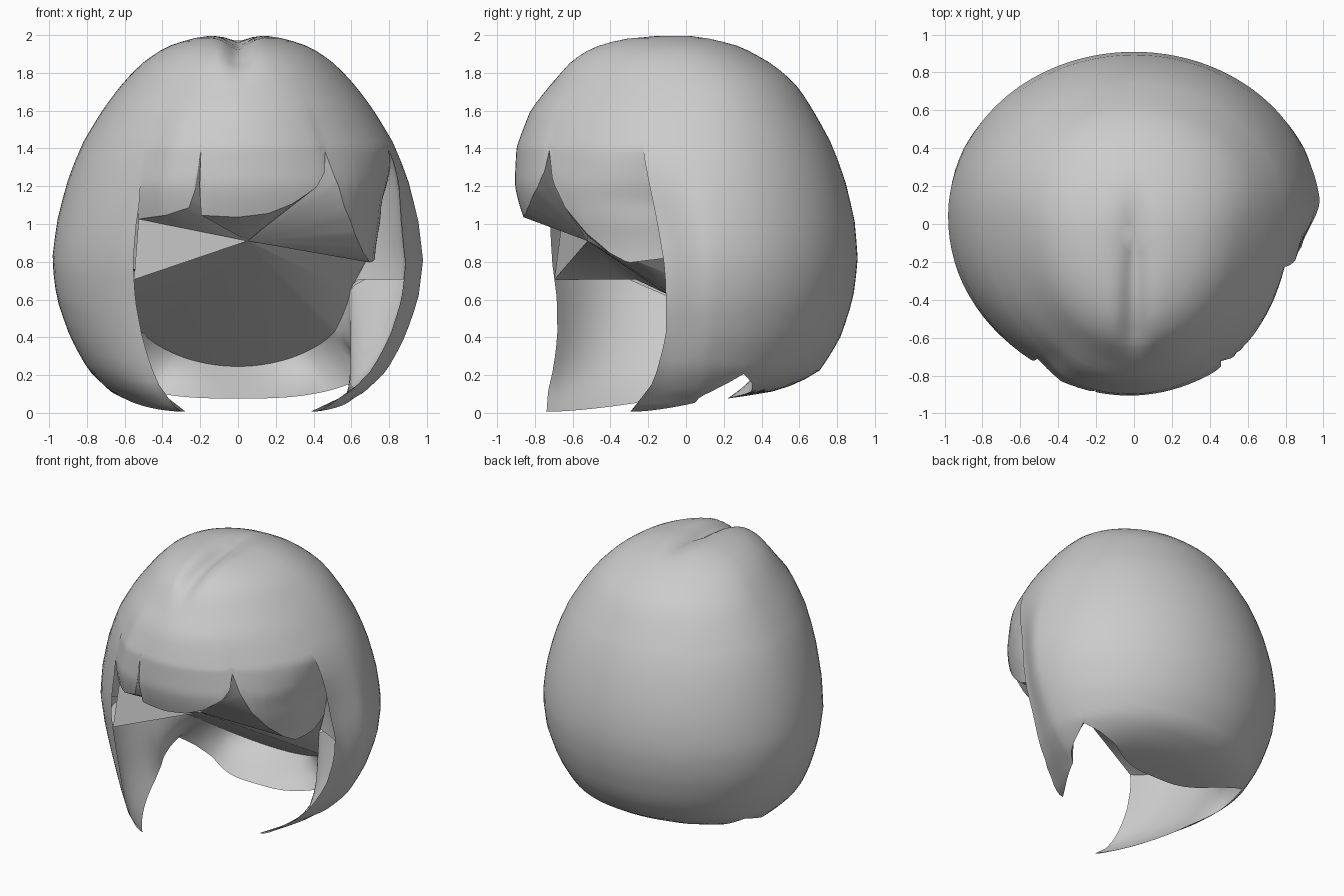
import bpy, bmesh
from math import sin, cos, acos, pi, radians, exp
from mathutils import Vector

cube = bpy.data.objects.get("Cube")
if cube:
    bpy.data.objects.remove(cube, do_unlink=True)

mat = bpy.data.materials.new("light grey hair")
mat.use_nodes = True
mat.diffuse_color = (0.6, 0.6, 0.6, 1)
mat.node_tree.nodes["Principled BSDF"].inputs["Base Color"].default_value = (0.6, 0.6, 0.6, 1)

CY = 0.05                     # depth of the head axis
APEX = (0.05, -0.52, 0.91)    # point where the inner fill meets
SLIT = 1.43                   # top of the slits between fringe and side locks

# Height -> half width, back depth, front depth
PROFILE = [(0, .45, .1, 1), (.07, .61, .17, .98), (.105, .67, .4, .97), (.15, .72, .54, .95),
           (.22, .79, .66, .92), (.4, .89, .77, .89), (.6, .96, .835, .89), (.8, .985, .86, .92),
           (1, .96, .845, .93), (1.2, .91, .8, .93), (1.4, .835, .73, .92), (1.6, .715, .62, .86),
           (1.75, .6, .52, .75), (1.85, .5, .44, .63), (1.93, .38, .33, .48), (1.98, .22, .18, .3),
           (2, 0, 0, 0)]


def lerp_table(table, v):
    """Piecewise linear lookup of a one-value table."""
    if v <= table[0][0]:
        return table[0][1]
    for (a, p), (b, q) in zip(table, table[1:]):
        if v <= b:
            return p + (q - p) * (v - a) / (b - a)
    return table[-1][1]


def polar(z):
    return acos(max(-1, min(1, 1 - z)))


RADII = [[(polar(row[0]), row[i]) for row in PROFILE] for i in (1, 2, 3)]


def smooth(v):
    v = max(0, min(1, v))
    return v * v * (3 - 2 * v)


def head_point(deg, z, k=1.0):
    """Point on the hair volume; angle runs from the back (0) towards +x."""
    a = radians(deg)
    rx, back, front = (lerp_table(t, polar(z)) for t in RADII)
    x = k * rx * sin(a)
    c = cos(a)
    y = CY - 0.1 * smooth((z - 1.7) / 0.3) + k * (back if c > 0 else front) * c
    # parting groove along the crown
    along = smooth((0.3 - y) / 0.5) * smooth((y + 0.75) / 0.2) * smooth((z - 1.6) / 0.2)
    return Vector((x, y, z + 0.006 - 0.06 * along * exp(-(x / 0.07) ** 2)))


def make_mesh(name, verts, faces):
    mesh = bpy.data.meshes.new(name)
    mesh.from_pydata(verts, [], faces)
    obj = bpy.data.objects.new(name, mesh)
    bpy.context.collection.objects.link(obj)
    mesh.materials.append(mat)
    bm = bmesh.new()
    bm.from_mesh(mesh)
    bmesh.ops.remove_doubles(bm, verts=bm.verts, dist=0.0005)
    bm.to_mesh(mesh)
    bm.free()
    bpy.ops.object.select_all(action='DESELECT')
    obj.select_set(True)
    bpy.context.view_layer.objects.active = obj
    bpy.ops.object.shade_smooth_by_angle(angle=radians(60))


def grid_faces(rows, cols, start=0):
    return [(start + r * cols + c, start + r * cols + c + 1,
             start + (r + 1) * cols + c + 1, start + (r + 1) * cols + c)
            for r in range(rows - 1) for c in range(cols - 1)]


# Front edges of the two side locks, by height
EDGE_RIGHT = [(0, 142), (.2, 145), (1.1, 146), (SLIT, 144)]
EDGE_LEFT = [(0, 112), (.15, 105), (.4, 101), (.75, 101), (SLIT, 108)]
NOTCH = 66


def shell_point(s, z):
    """Point in column s (-1..1); the left lock curls in at its front edge."""
    edge = lerp_table(EDGE_LEFT if s > 0 else EDGE_RIGHT, z)
    m = abs(s)
    deg = NOTCH * m / 0.5 if m <= 0.5 else NOTCH + (edge - NOTCH) * (m - 0.5) / 0.5
    curl = 0.08 * smooth((s - 0.75) / 0.25) * smooth((1.4 - z) / 0.5)
    return head_point(deg if s > 0 else -deg, z, 1 - curl)


def rim(s):
    """Height of the cut ends: curved nape, notch, then pointed lock."""
    m = abs(s)
    if m <= 0.5:
        return 0.07 + 0.13 * (m / 0.5) ** 3
    return 0.2 * max(0, 1 - (m - 0.5) / 0.5) ** 1.8


# Fringe: angle from the front -> cut height, and -> bulge
CUT = [(-36, 1.02), (-24, 1.04), (-16, 1.08), (-14, 1.17), (-13, 1.37), (-12.5, 1.2),
       (-12, 1.04), (0, 1.03), (10, 1.05), (18, 1.1), (27, 1.19), (31, 1.27), (33, 1.38),
       (35, 1.24), (39, 1.08), (46, .94), (54, .84), (61, .79), (67, .81), (72, .87)]
BULGE = [(-36, .99), (-33, 1), (-24, 1.04), (0, 1.03), (30, 1.01), (45, .97), (60, .92),
         (72, .82)]
FRONT = sorted({a for a, _ in CUT} | set(range(-36, 73, 3)))


def fringe_point(u, z):
    bulge = lerp_table(BULGE, u) - 1
    blend = smooth((1.8 - z) / 0.45) if bulge > 0 else smooth((SLIT - z) / 0.35)
    curl = 0.12 * smooth((1.25 - z) / 0.5)
    # the left end slides under the lock below the slit
    slide = 14 * max(0, u - 60) / 12 * smooth((SLIT - z) / 0.3)
    return head_point(180 - u - slide, z, (1 + bulge * blend) * (1 - curl))


# Outer hair: back, locks and fringe share the crown above the slits
COLS, LOW, HIGH = 81, 20, 18
cols = [-1 + 2 * i / (COLS - 1) for i in range(COLS)]
crown = [SLIT + (2 - SLIT) * sin(pi / 2 * i / (HIGH - 1)) for i in range(HIGH)]
verts = []
for r in range(LOW):
    t = 1 - cos(pi / 2 * r / LOW)
    verts += [shell_point(s, rim(s) + (SLIT - rim(s)) * t) for s in cols]
for z in crown:
    verts += [shell_point(s, z) for s in cols]
faces = grid_faces(LOW + HIGH, COLS)
start, front = len(verts), FRONT[::-1]
for r in range(LOW):
    for u in front:
        low = lerp_table(CUT, u)
        verts.append(fringe_point(u, low + (SLIT - low) * r / LOW))
for z in crown:
    verts += [fringe_point(u, z) for u in front]
fringe_edge = verts[start:start + len(front)][::-1]
make_mesh("outer_hair", verts, faces + grid_faces(LOW + HIGH, len(front), start))


# Inner lining: thick in the middle, tapering to the cut edges
def fold(s):
    return 0.24 + 0.46 * min(1, abs(s) / 0.8) ** 2


def taper(s):
    return smooth((1 - abs(s)) / (0.25 if s > 0 else 0.5))


def inner_point(s, z):
    p = shell_point(s, z)
    k = 1 - 0.38 * taper(s)
    return Vector((p.x * k, CY + (p.y - CY) * k, p.z))


verts, IN_ROWS = [], 11
for r in range(IN_ROWS):
    t = r / (IN_ROWS - 1)
    for s in cols:
        skin = shell_point(s, rim(s) + (fold(s) - rim(s)) * t)
        straight = shell_point(s, rim(s)).lerp(inner_point(s, fold(s)), t)
        verts.append(skin.lerp(straight, taper(s)))
make_mesh("inner_lining", verts, [f[::-1] for f in grid_faces(IN_ROWS, COLS)])

# Sloping inner fill, fanned from the meeting point to the top of the lining
verts = [APEX] + [inner_point(s, fold(s)) for s in cols if s <= 0.77]
make_mesh("inner_fill", verts, [(0, i + 1, i) for i in range(1, len(verts) - 1)])
fill_ends = verts[1], verts[-1]

# Thick front face of the left lock, running up behind the fringe
lock_cols = [s for s in cols if s >= 0.74]
verts = []
for r in range(9):
    verts += [inner_point(s, fold(s) + (SLIT - fold(s)) * r / 8) for s in lock_cols]
make_mesh("left_lock_face", verts, [f[::-1] for f in grid_faces(9, len(lock_cols))])

# Underside of the fringe, fanned from the meeting point to the cut edge
loop = [APEX, fill_ends[0]] + fringe_edge + [fill_ends[1]]
make_mesh("fringe_underside", loop, [(0, i, i + 1) for i in range(1, len(loop) - 1)])
